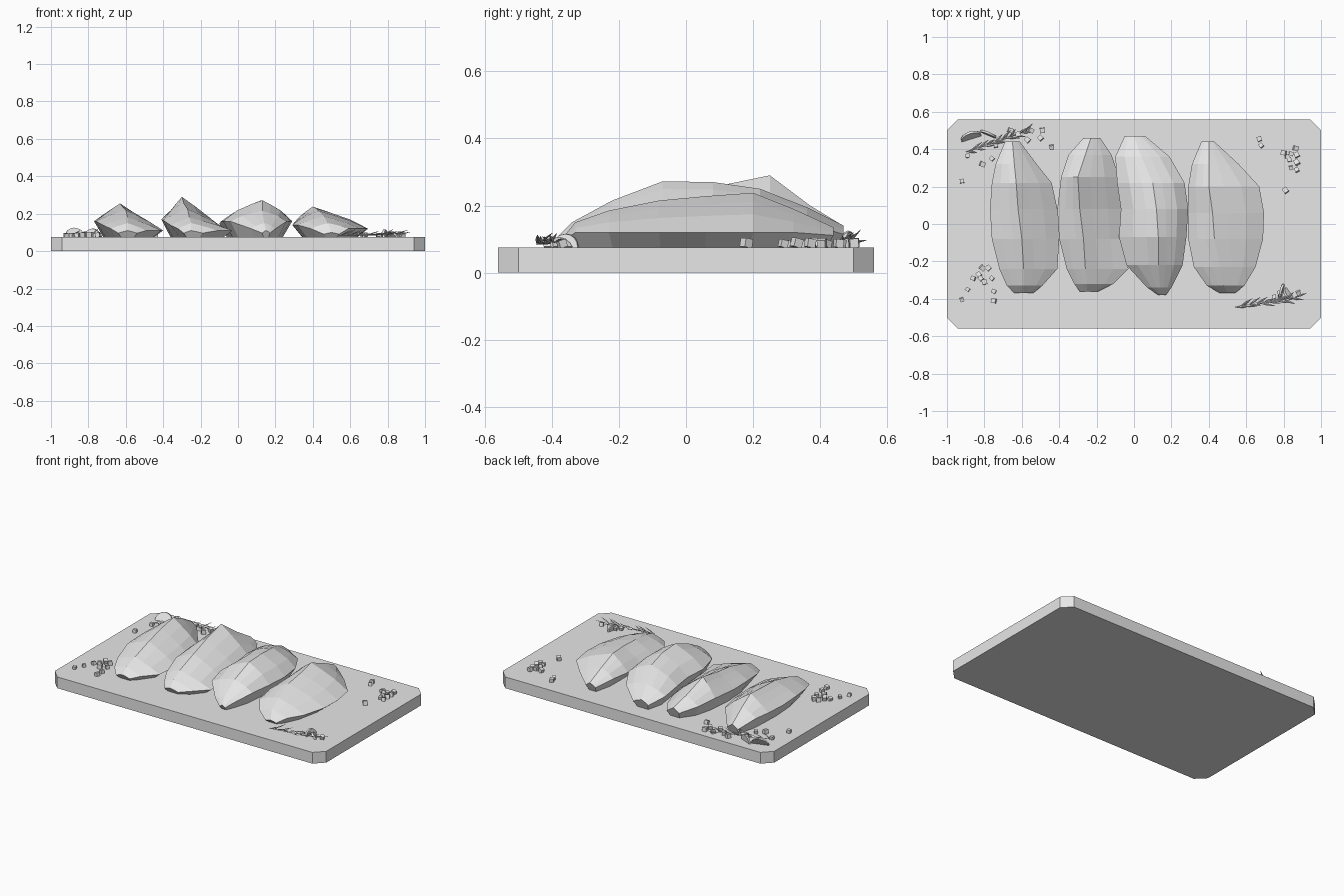
import bpy, bmesh, math, random
from mathutils import Vector, Matrix

random.seed(4)
if "Cube" in bpy.data.objects:
    bpy.data.objects.remove(bpy.data.objects["Cube"], do_unlink=True)

grey = bpy.data.materials.new("plain grey")
grey.use_nodes = True
colour = (0.8, 0.8, 0.8, 1)
grey.diffuse_color = colour
grey.node_tree.nodes["Principled BSDF"].inputs["Base Color"].default_value = colour

BOARD_TOP = 0.075


def finish(name, bm):
    """Turn a bmesh into a flat shaded object."""
    bmesh.ops.recalc_face_normals(bm, faces=bm.faces)
    mesh = bpy.data.meshes.new(name)
    bm.to_mesh(mesh)
    bm.free()
    mesh.materials.append(grey)
    obj = bpy.data.objects.new(name, mesh)
    bpy.context.collection.objects.link(obj)
    return obj


def loft(bm, rings):
    """Skin closed rings of equal length and cap both ends."""
    loops = [[bm.verts.new(p) for p in ring] for ring in rings]
    for a, b in zip(loops, loops[1:]):
        for i in range(len(a)):
            j = (i + 1) % len(a)
            bm.faces.new((a[i], a[j], b[j], b[i]))
    bm.faces.new(loops[0])
    bm.faces.new(loops[-1])


# Board with cut corners
def board():
    hx, hy, cut = 1.0, 0.56, 0.06
    corner = [(hx, hy - cut), (hx - cut, hy)]
    outline = (corner + [(-x, y) for x, y in reversed(corner)]
               + [(-x, -y) for x, y in corner]
               + [(x, -y) for x, y in reversed(corner)])
    bm = bmesh.new()
    loft(bm, [[(x, y, z) for x, y in outline] for z in (0, BOARD_TOP)])
    finish("serving_board", bm)


# Fillet: each station is y, left x, right x, ridge x, ridge height
def fillet(name, stations, left_z, right_z, bulge):
    rings = []
    for y, xl, xr, xm, top in stations:
        limit = BOARD_TOP + 0.6 * (top - BOARD_TOP)
        zl, zr = min(left_z, limit), min(right_z, limit)
        inset = 0.14 * (xr - xl)
        foot = y * 0.95
        ring = [(xl + inset, foot, BOARD_TOP), (xl, y, zl)]
        for t in (0.35, 0.7, 1):
            ring.append((xl + (xm - xl) * t, y, zl + (top - zl) * t ** bulge))
        for t in (0.7, 0.35):
            ring.append((xr + (xm - xr) * t, y, zr + (top - zr) * t ** bulge))
        ring += [(xr, y, zr), (xr - inset, foot, BOARD_TOP)]
        rings.append(ring)
    bm = bmesh.new()
    loft(bm, rings)
    finish(name, bm)


# Seasoning crystals scattered as small turned cubes
def crystals(name, places):
    bm = bmesh.new()
    for x, y in places:
        size = random.uniform(0.02, 0.027)
        turn = Matrix.Rotation(random.uniform(0, 1.5), 4, 'Z') @ Matrix.Rotation(random.uniform(-.3, .3), 4, 'X')
        bmesh.ops.create_cube(bm, size=size,
                              matrix=Matrix.Translation((x, y, BOARD_TOP + size / 2)) @ turn)
    finish(name, bm)


# Herb sprig: thin stem with narrow leaves along both sides
def sprig(name, start, end, leaves, length):
    bm = bmesh.new()
    a, b = Vector((*start, BOARD_TOP + 0.01)), Vector((*end, BOARD_TOP + 0.015))
    along = (b - a).normalized()
    side = Vector((-along.y, along.x, 0))
    up = Vector((0, 0, 1))

    def spike(base, tip, width):
        direction = (tip - base).normalized()
        across = direction.cross(up).normalized() * width
        lift = up * width * 0.6
        middle = base.lerp(tip, 0.5)
        rings = []
        for centre, s in ((base, 0.4), (middle, 1), (tip, 0.15)):
            rings.append([centre + across * s, centre + lift * s,
                          centre - across * s, centre - lift * s])
        loft(bm, rings)

    spike(a, b, 0.007)
    for i in range(leaves):
        base = a.lerp(b, (i + 0.5) / leaves)
        sign = 1 if i % 2 else -1
        reach = along * random.uniform(0.6, 1) + side * sign * random.uniform(0.15, 0.5)
        reach += up * random.uniform(0, 0.5)
        spike(base, base + reach * length * random.uniform(0.7, 1.1), 0.006)
    finish(name, bm)


# Thin half round slice leaning on the board
def slice_piece(name, place, radius, heading, lean):
    bm = bmesh.new()
    arc = [(math.cos(math.pi * i / 8) * radius, math.sin(math.pi * i / 8) * radius)
           for i in range(9)]
    loft(bm, [[(x, d + 0.25 * z, z) for x, z in arc] for d in (-0.006, 0.006)])
    bm.transform(Matrix.Translation((*place, BOARD_TOP))
                 @ Matrix.Rotation(heading, 4, 'Z') @ Matrix.Rotation(lean, 4, 'X'))
    finish(name, bm)


board()

fillet("fillet_far_right", [
    (-.37, -.64, -.54, -.59, .11), (-.33, -.68, -.49, -.59, .15),
    (-.24, -.72, -.41, -.59, .18), (-.08, -.76, -.4, -.6, .22),
    (.08, -.77, -.41, -.62, .24), (.22, -.76, -.44, -.63, .255),
    (.32, -.74, -.52, -.64, .21), (.44, -.69, -.61, -.65, .14)], .16, .11, .85)

fillet("fillet_centre_right", [
    (-.36, -.29, -.19, -.25, .11), (-.32, -.32, -.11, -.25, .15),
    (-.24, -.36, -.03, -.26, .18), (-.08, -.4, -.05, -.27, .225),
    (.08, -.41, -.06, -.29, .255), (.25, -.39, -.08, -.3, .29),
    (.37, -.35, -.12, -.26, .2), (.46, -.27, -.18, -.23, .145)], .17, .11, .85)

fillet("fillet_centre_left", [
    (-.38, .13, .17, .15, .11), (-.34, .07, .2, .14, .15),
    (-.22, -.04, .26, .13, .215), (-.07, -.08, .28, .13, .272),
    (.08, -.07, .29, .12, .27), (.22, -.09, .27, .1, .25),
    (.36, -.1, .19, .04, .195), (.47, -.05, .06, 0, .14)], .16, .16, .65)

fillet("fillet_far_left", [
    (-.37, .46, .54, .5, .1), (-.33, .39, .59, .48, .15),
    (-.23, .32, .65, .46, .185), (-.08, .29, .69, .43, .215),
    (.06, .29, .695, .42, .228), (.2, .29, .67, .4, .238),
    (.32, .31, .56, .4, .19), (.44, .36, .43, .4, .135)], .14, .12, .75)

crystals("crystals_back_right", [
    (-.92, .23), (-.89, .365), (-.81, .32), (-.76, .35), (-.74, .42), (-.66, .5),
    (-.62, .48), (-.55, .5), (-.49, .5), (-.5, .46), (-.44, .41), (-.57, .45)])
crystals("crystals_front_right", [
    (-.81, -.235), (-.78, -.235), (-.83, -.27), (-.86, -.29), (-.89, -.35), (-.82, -.29),
    (-.8, -.31), (-.76, -.29), (-.75, -.36), (-.75, -.41), (-.92, -.405)])
crystals("crystals_back_left", [
    (.67, .455), (.68, .42), (.865, .405), (.8, .38), (.82, .36), (.84, .375),
    (.87, .37), (.83, .345), (.87, .33), (.84, .3), (.87, .29), (.81, .18)])
crystals("crystals_front_left", [(.75, -.39), (.78, -.37), (.88, -.37)])

sprig("herb_sprig_back", (-.9, .385), (-.57, .5), 16, .08)
sprig("herb_sprig_front", (.54, -.445), (.87, -.39), 16, .08)

slice_piece("slice_back_outer", (-.87, .46), .055, .3, -.3)
slice_piece("slice_back_inner", (-.78, .48), .045, -.4, .1)
slice_piece("slice_front_upright", (.79, -.36), .04, 1.3, .1)
slice_piece("slice_front_leaning", (.83, -.37), .035, 2.2, -.4)
